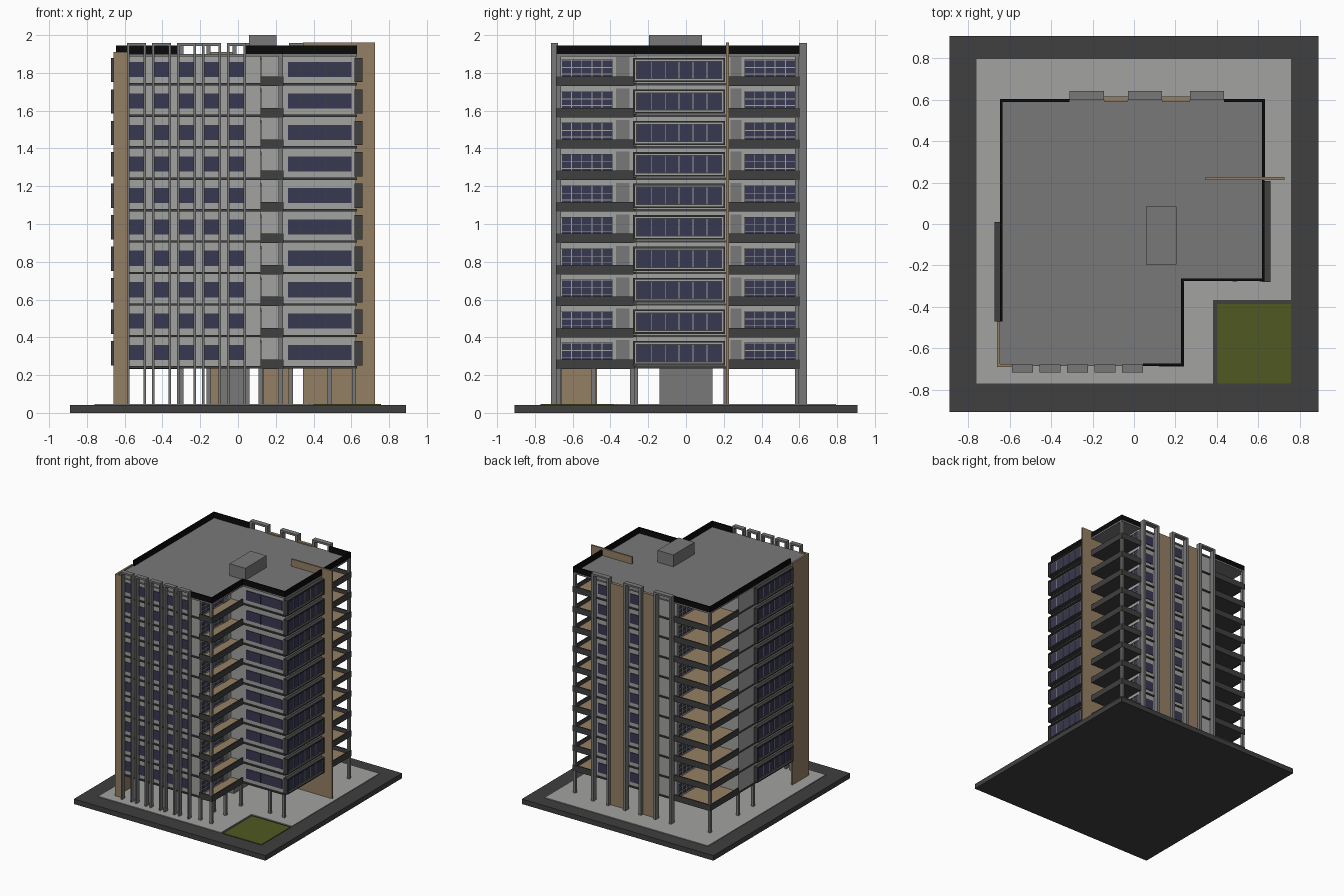
import bpy, bmesh

if "Cube" in bpy.data.objects:
    bpy.data.objects.remove(bpy.data.objects["Cube"])

def mat(name, r, g, b):
    m = bpy.data.materials.new(name)
    m.diffuse_color = (r, g, b, 1)
    m.use_nodes = True
    m.node_tree.nodes["Principled BSDF"].inputs["Base Color"].default_value = m.diffuse_color
    return m

LIGHT = mat("light_grey", 0.36, 0.36, 0.355)
MID = mat("mid_grey", 0.19, 0.19, 0.19)
DARK = mat("dark_grey", 0.05, 0.05, 0.05)
BLACK = mat("black", 0.003, 0.003, 0.003)
BROWN = mat("brown", 0.30, 0.215, 0.125)
GLASS = mat("blue_glass", 0.04, 0.04, 0.085)
GRASS = mat("grass_green", 0.08, 0.098, 0.016)

def finish(name, bm, m):
    bmesh.ops.recalc_face_normals(bm, faces=bm.faces[:])
    me = bpy.data.meshes.new(name)
    bm.to_mesh(me)
    bm.free()
    me.materials.append(m)
    bpy.context.collection.objects.link(bpy.data.objects.new(name, me))

def boxes(name, m, items):
    """One object made of boxes given as x0, x1, y0, y1, z0, z1."""
    bm = bmesh.new()
    for x0, x1, y0, y1, z0, z1 in items:
        vs = bmesh.ops.create_cube(bm, size=1)["verts"]
        for v in vs:
            v.co = ((x0 + x1) / 2 + v.co.x * (x1 - x0),
                    (y0 + y1) / 2 + v.co.y * (y1 - y0),
                    (z0 + z1) / 2 + v.co.z * (z1 - z0))
    finish(name, bm, m)

def prism(name, m, outline, levels):
    """Outline extruded between each pair of heights."""
    bm = bmesh.new()
    for z0, z1 in levels:
        f = bm.faces.new([bm.verts.new((x, y, z0)) for x, y in outline])
        top = bmesh.ops.extrude_face_region(bm, geom=[f])["geom"]
        for v in top:
            if isinstance(v, bmesh.types.BMVert):
                v.co.z = z1
    finish(name, bm, m)

G, Z0, PITCH, ROOF = 0.048, 0.235, 0.1665, 1.9
floors = [Z0 + PITCH * i for i in range(10)]

# Site
boxes("base", DARK, [(-0.89, 0.89, -0.907, 0.907, 0, 0.042)])
prism("paving", LIGHT, [(-0.76, 0.795), (0.757, 0.795), (0.757, -0.367), (0.382, -0.367),
                        (0.382, -0.77), (-0.76, -0.77)], [(0.04, G)])
boxes("lawn", GRASS, [(0.4, 0.757, -0.77, -0.385, 0.04, G)])

# Main walls with three recessed balcony corners
prism("walls", LIGHT, [(-0.64, 0.22), (-0.33, 0.22), (-0.33, 0.59), (0.44, 0.59), (0.44, 0.22),
                       (0.625, 0.22), (0.625, -0.265), (0.12, -0.265), (0.12, -0.675),
                       (-0.64, -0.675)], [(Z0 + 0.002, ROOF - 0.005)])
outline = [(-0.645, 0.6), (0.63, 0.6), (0.63, -0.275), (0.238, -0.275), (0.238, -0.685), (-0.645, -0.685)]
prism("floor_slabs", DARK, outline, [(z, z + 0.012) for z in floors])
prism("roof", MID, outline, [(ROOF - 0.012, ROOF)])
boxes("roof_box", MID, [(0.058, 0.205, -0.195, 0.085, ROOF, 2.0)])
boxes("ground_core", MID, [(-0.09, 0.06, -0.14, 0.14, G, Z0)])

# Black parapet, open behind the post frames
P = (ROOF, 1.946)
boxes("parapet", BLACK, [
    (-0.645, -0.31, 0.588, 0.6, *P), (0.435, 0.63, 0.588, 0.6, *P),
    (-0.645, -0.633, -0.47, 0.6, *P), (0.618, 0.63, -0.275, 0.6, *P),
    (0.226, 0.63, -0.275, -0.263, *P), (0.226, 0.238, -0.685, -0.263, *P),
    (0.043, 0.238, -0.685, -0.673, *P)])

# Brown walls
boxes("brown_corner_wall", BROWN, [(-0.66, -0.645, -0.69, -0.47, G, 1.91),
                                   (-0.66, -0.585, -0.69, -0.675, G, 1.91)])
boxes("brown_side_fin", BROWN, [(0.345, 0.725, 0.213, 0.227, G, 1.96)])
boxes("brown_back_panels", BROWN, [(-0.145, -0.03, 0.59, 0.615, G, 1.91),
                                   (0.135, 0.27, 0.59, 0.615, G, 1.91)])

# Tall hoop frames of two posts and a top bar
def hoops(name, spans, y0, y1, w):
    items = []
    for a, b in spans:
        items += [(a, a + w, y0, y1, G, 1.957), (b - w, b, y0, y1, G, 1.957),
                  (a + w, b - w, y0, y1, 1.942, 1.957)]
    boxes(name, MID, items)

hoops("front_hoops", [(-0.588 + 0.1325 * i, -0.487 + 0.1325 * i) for i in range(5)], -0.715, -0.677, 0.013)
hoops("back_hoops", [(-0.31, -0.145), (-0.03, 0.135), (0.27, 0.435)], 0.598, 0.64, 0.022)

# Columns: balcony corners run full height, the rest carry the first floor
cols = [(0.226, -0.674, ROOF), (0.618, 0.588, ROOF), (-0.633, 0.588, ROOF), (0.12, -0.49, Z0),
        (0.226, -0.49, Z0), (0.226, -0.285, Z0), (0.485, -0.265, Z0), (0.615, -0.265, Z0),
        (-0.63, 0.21, Z0), (-0.63, 0.01, Z0), (0.12, -0.67, Z0)]
boxes("columns", MID, [(x - 0.011, x + 0.011, y - 0.011, y + 0.011, G, t) for x, y, t in cols])

# Balcony floors and solid railings
decks, rails = [], []
for z in floors:
    d = (z + 0.01, z + 0.016)
    r = (z - 0.002, z + 0.048)
    decks += [(0.12, 0.23, -0.677, -0.265, *d), (0.44, 0.622, 0.227, 0.592, *d),
              (-0.637, -0.33, 0.22, 0.592, *d)]
    rails += [(0.12, 0.24, -0.687, -0.676, *r), (0.229, 0.24, -0.687, -0.277, *r),
              (0.621, 0.632, 0.227, 0.602, *r), (0.435, 0.632, 0.591, 0.602, *r),
              (-0.647, -0.636, 0.22, 0.602, *r), (-0.647, -0.31, 0.591, 0.602, *r)]
boxes("balcony_decks", BROWN, decks)
boxes("balcony_railings", DARK, rails)

# Flat windows on walls facing front or back
panes, bars = [], []
for z in floors:
    w = (z + 0.044, z + 0.124)
    for i in range(5):
        x = -0.575 + 0.1315 * i
        panes.append((x, x + 0.077, -0.679, -0.67, *w))
    panes.append((0.265, 0.6, -0.27, -0.262, *w))
    bars += [(0.265 + 0.067 * i - 0.002, 0.265 + 0.067 * i + 0.002, -0.272, -0.264, *w) for i in range(1, 5)]
    panes += [(x, x + 0.1, 0.585, 0.595, *w) for x in (0.003, 0.303)]
boxes("front_back_windows", GLASS, panes)
boxes("notch_window_bars", DARK, bars)

# Balcony windows with a grid of bars, and a door beside each
panes, bars, doors = [], [], []
for x, s, y0, y1, d0, d1 in [(0.12, 1, -0.66, -0.39, -0.37, -0.3), (0.44, 1, 0.31, 0.58, 0.235, 0.295),
                             (-0.33, -1, 0.31, 0.58, 0.235, 0.295)]:
    def plate(t, ya, yb, za, zb):
        return (min(x, x + s * t), max(x, x + s * t), ya, yb, za, zb)
    for z in floors:
        a, b = z + 0.03, z + 0.135
        panes.append(plate(0.004, y0, y1, a, b))
        doors.append(plate(0.004, d0, d1, z + 0.012, z + 0.15))
        for i in range(6):
            y = y0 + (y1 - y0) * i / 5
            bars.append(plate(0.008, y - 0.0025, y + 0.0025, a, b))
        bars += [plate(0.008, y0, y1, a + h - 0.002, a + h + 0.002) for h in (0.03, 0.065, 0.105)]
boxes("balcony_windows", GLASS, panes)
boxes("balcony_window_bars", LIGHT, bars)
boxes("balcony_doors", MID, doors)

# Projecting framed bays on both sides
def bay(name, s, x, y0, y1):
    frame, lining, rim, glass, bars = [], [], [], [], []
    def bx(d0, d1, ya, yb, za, zb):
        a, b = s * (x + d0), s * (x + d1)
        return (min(a, b), max(a, b), ya, yb, za, zb)
    for f in floors:
        a, b, t = f + 0.017, f + 0.146, 0.009
        frame += [bx(-0.01, 0.03, y0, y1, a, a + t), bx(-0.01, 0.03, y0, y1, b - t, b),
                  bx(-0.01, 0.03, y0, y0 + t, a + t, b - t), bx(-0.01, 0.03, y1 - t, y1, a + t, b - t)]
        lining.append(bx(-0.01, 0.012, y0 + t, y1 - t, a + t, b - t))
        rim.append(bx(0.01, 0.015, y0 + 0.016, y1 - 0.016, a + 0.016, b - 0.016))
        glass.append(bx(0.012, 0.018, y0 + 0.023, y1 - 0.023, a + 0.021, b - 0.021))
        w = (y1 - y0 - 0.046) / 6
        bars += [bx(0.015, 0.021, y0 + 0.023 + w * i - 0.002, y0 + 0.023 + w * i + 0.002,
                    a + 0.021, b - 0.021) for i in range(1, 6)]
    boxes(name + "_frames", DARK, frame)
    boxes(name + "_lining", LIGHT, lining)
    boxes(name + "_rims", DARK, rim)
    boxes(name + "_glass", GLASS, glass)
    boxes(name + "_bars", LIGHT, bars)

bay("right_bay", 1, 0.628, -0.28, 0.207)
bay("left_bay", -1, 0.642, -0.47, 0.01)
